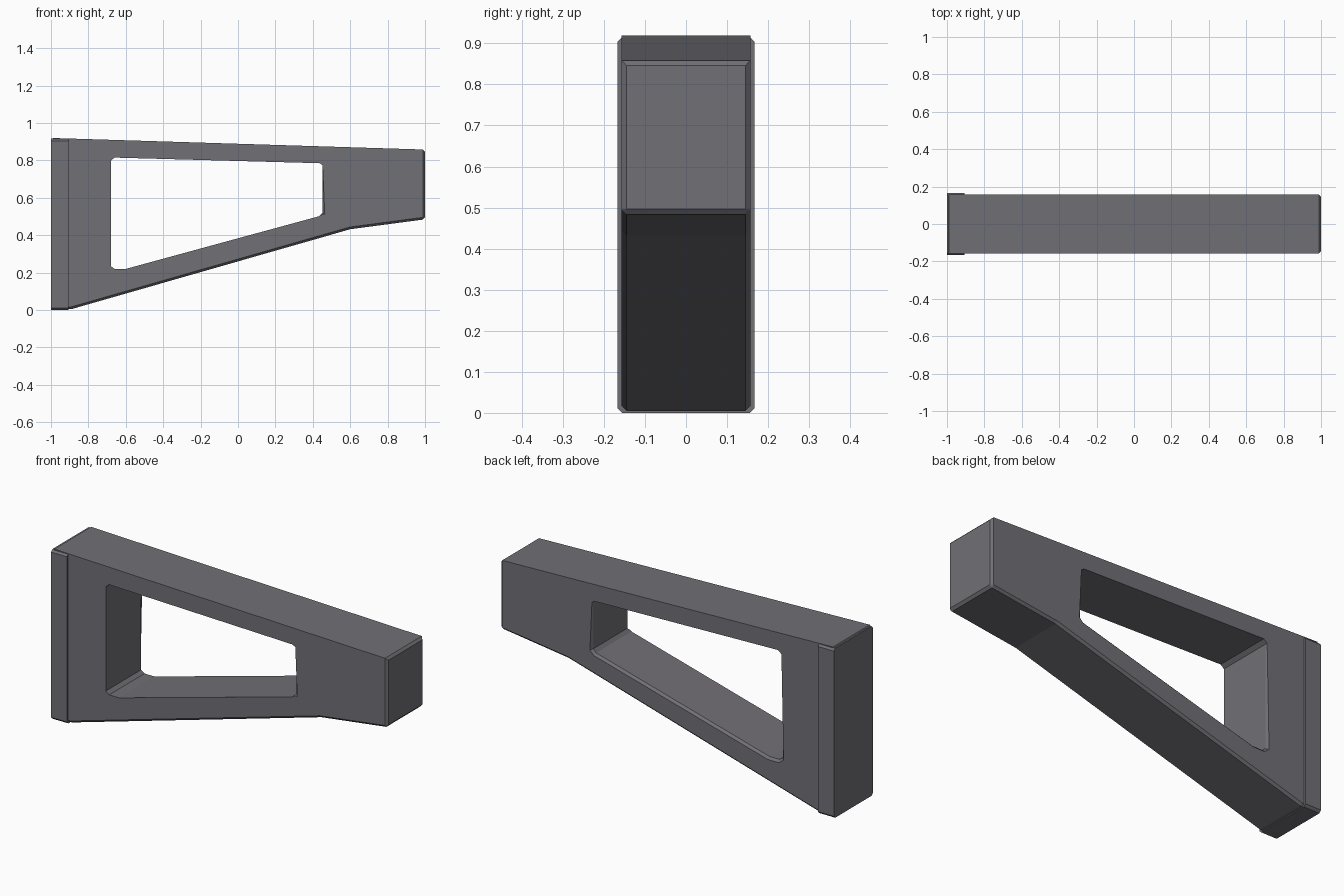
import bpy
import bmesh

cube = bpy.data.objects.get("Cube")
if cube:
    bpy.data.objects.remove(cube)

# Single dark grey finish
grey = bpy.data.materials.new("dark grey")
grey.use_nodes = True
colour = (0.165, 0.16, 0.18, 1)
grey.diffuse_color = colour
grey.node_tree.nodes["Principled BSDF"].inputs["Base Color"].default_value = colour


def prism(name, points, axis, start, end):
    """Extrude a flat outline along y (xz points) or x (yz points)."""
    bm = bmesh.new()
    place = (lambda p: (p[0], start, p[1])) if axis == "y" else (lambda p: (start, *p))
    face = bm.faces.new([bm.verts.new(place(p)) for p in points])
    moved = bmesh.ops.extrude_face_region(bm, geom=[face])["geom"]
    shift = (0, end - start, 0) if axis == "y" else (end - start, 0, 0)
    bmesh.ops.translate(bm, vec=shift, verts=[v for v in moved if isinstance(v, bmesh.types.BMVert)])
    bmesh.ops.recalc_face_normals(bm, faces=bm.faces)
    mesh = bpy.data.meshes.new(name)
    bm.to_mesh(mesh)
    bm.free()
    mesh.materials.append(grey)
    obj = bpy.data.objects.new(name, mesh)
    bpy.context.collection.objects.link(obj)
    return obj


# Tapered arm
half = 0.157
arm = prism("bracket_arm", [(-1, 0.005), (-0.89, 0.005), (0.6, 0.432), (1, 0.485),
                            (1, 0.858), (-1, 0.92)], "y", -half, half)

# Window with clipped corners
window = prism("window_cutter", [(-0.66, 0.22), (-0.6, 0.22), (0.435, 0.502), (0.452, 0.52),
                                 (0.452, 0.775), (0.435, 0.785), (-0.66, 0.815),
                                 (-0.68, 0.798), (-0.68, 0.235)], "y", -0.3, 0.3)
window.hide_render = True
cut = arm.modifiers.new("window", "BOOLEAN")
cut.operation = "DIFFERENCE"
cut.solver = "EXACT"
cut.object = window
bpy.context.view_layer.update()
arm.data = bpy.data.meshes.new_from_object(arm.evaluated_get(bpy.context.evaluated_depsgraph_get()))
arm.modifiers.clear()
bpy.data.objects.remove(window)


def chamfered(edge):
    """Chamfer the underside, the ends and the open window rims."""
    if len(edge.link_faces) != 2 or edge.calc_face_angle(0) < 0.9:
        return False
    mid = (edge.verts[0].co + edge.verts[1].co) / 2
    if max(abs(v.co.x) for v in edge.verts) > 0.99 and abs(edge.verts[0].co.x - edge.verts[1].co.x) < 0.01:
        return True
    rim = [f.normal for f in edge.link_faces if abs(f.normal.y) < 0.5]
    if len(rim) != 1:
        return False
    n = rim[0]
    inside = -0.7 < mid.x < 0.46 and (n.z > 0.5) == (mid.z < 0.3 + 0.3 * (mid.x + 0.7))
    if inside or (abs(n.x) > 0.9 and abs(mid.x) < 0.9):
        return (mid.y > 0 and n.z > -0.5) or n.x < -0.9
    return n.z < -0.5


bm = bmesh.new()
bm.from_mesh(arm.data)
bmesh.ops.remove_doubles(bm, verts=bm.verts, dist=0.0005)
bm.normal_update()
bmesh.ops.bevel(bm, geom=[e for e in bm.edges if chamfered(e)], offset=0.012,
                offset_type="OFFSET", segments=1, affect="EDGES", clamp_overlap=True)
bm.to_mesh(arm.data)
bm.free()

# Slightly wider wall plate with clipped corners
side, top, clip = 0.167, 0.916, 0.012
outline = [(-side, clip), (clip - side, 0), (side - clip, 0), (side, clip),
           (side, top - clip), (side - clip, top), (clip - side, top), (-side, top - clip)]
prism("wall_plate", outline, "x", -1, -0.905)
